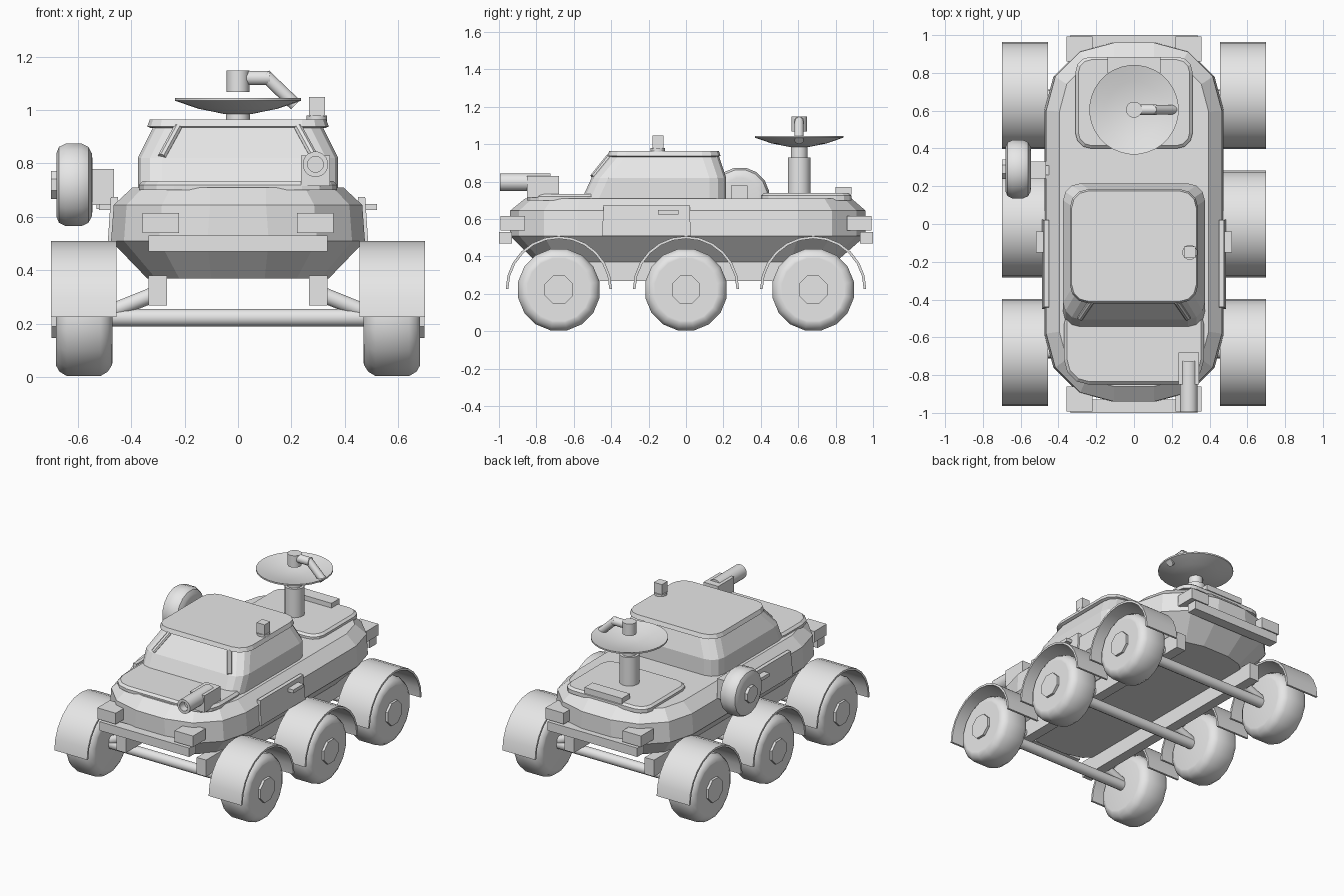
import bpy, bmesh, math
from mathutils import Vector

if "Cube" in bpy.data.objects:
    bpy.data.objects.remove(bpy.data.objects["Cube"])

grey = bpy.data.materials.new("body grey")
grey.diffuse_color = (0.8, 0.8, 0.8, 1)
grey.use_nodes = True
grey.node_tree.nodes["Principled BSDF"].inputs["Base Color"].default_value = grey.diffuse_color


def finish(name, bm, smooth=0):
    bmesh.ops.recalc_face_normals(bm, faces=bm.faces)
    me = bpy.data.meshes.new(name)
    bm.to_mesh(me)
    bm.free()
    ob = bpy.data.objects.new(name, me)
    bpy.context.collection.objects.link(ob)
    me.materials.append(grey)
    if smooth:
        bpy.ops.object.select_all(action='DESELECT')
        ob.select_set(True)
        bpy.context.view_layer.objects.active = ob
        bpy.ops.object.shade_smooth_by_angle(angle=math.radians(smooth))
    return ob


def loft(name, rings, caps=True, smooth=0):
    """Skin closed rings of equal length."""
    bm = bmesh.new()
    vs = [[bm.verts.new(p) for p in r] for r in rings]
    n = len(vs[0])
    for a, b in zip(vs, vs[1:]):
        for i in range(n):
            bm.faces.new((a[i], a[(i + 1) % n], b[(i + 1) % n], b[i]))
    if caps:
        bm.faces.new(vs[0])
        bm.faces.new(vs[-1])
    return finish(name, bm, smooth)


def box(name, x0, x1, y0, y1, z0, z1):
    return loft(name, [[(x0, y0, z), (x1, y0, z), (x1, y1, z), (x0, y1, z)] for z in (z0, z1)])


def lathe(name, profile, loc, axis=(0, 0, 1), n=16, smooth=35):
    """Spin (radius, height) pairs round an axis through loc."""
    q = Vector((0, 0, 1)).rotation_difference(Vector(axis))
    rings = []
    for r, h in profile:
        ang = [math.tau * (i + 0.5) / n for i in range(n)]
        rings.append([Vector(loc) + q @ Vector((r * math.cos(a), r * math.sin(a), h)) for a in ang])
    return loft(name, rings, True, smooth)


def rod(name, a, b, r, n=12):
    d = Vector(b) - Vector(a)
    return lathe(name, [(r, 0), (r, d.length)], a, d.normalized(), n)


def rounded(hw, y0, y1, r, z, seg=3):
    """Rounded rectangle ring."""
    pts = []
    for k, (cx, cy) in enumerate([(hw - r, y1 - r), (r - hw, y1 - r), (r - hw, y0 + r), (hw - r, y0 + r)]):
        for i in range(seg + 1):
            a = math.pi / 2 * (k + i / seg)
            pts.append((cx + r * math.cos(a), cy + r * math.sin(a), z))
    return pts


# hull
loft("hull", [rounded(0.34, -0.80, 0.80, 0.24, 0.37),
              rounded(0.475, -0.94, 0.96, 0.36, 0.51),
              rounded(0.465, -0.94, 0.96, 0.36, 0.645),
              rounded(0.395, -0.86, 0.885, 0.29, 0.71)])
# raised deck panels
loft("hood", [rounded(0.37, -0.85, -0.40, 0.13, 0.70),
              rounded(0.37, -0.85, -0.40, 0.13, 0.72),
              rounded(0.355, -0.835, -0.40, 0.12, 0.735)])
loft("rear_hatch", [rounded(0.31, 0.40, 0.885, 0.08, 0.70),
                    rounded(0.31, 0.40, 0.885, 0.08, 0.725),
                    rounded(0.295, 0.415, 0.87, 0.07, 0.738)])
box("hatch_hinge", -0.14, 0.14, 0.80, 0.885, 0.73, 0.77)

# cabin and roof
loft("cabin", [rounded(0.375, -0.56, 0.215, 0.09, 0.70),
               rounded(0.375, -0.505, 0.215, 0.09, 0.82),
               rounded(0.315, -0.405, 0.175, 0.09, 0.94)])
loft("roof", [rounded(0.325, -0.405, 0.17, 0.09, 0.932),
              rounded(0.34, -0.42, 0.185, 0.10, 0.938),
              rounded(0.33, -0.41, 0.175, 0.09, 0.965)])
for s in (-1, 1):
    rod("windshield_pillar", (s * 0.285, -0.498, 0.825), (s * 0.225, -0.41, 0.935), 0.016, 8)

# roof sensor
lathe("sensor_base", [(0.04, 0), (0.04, 0.022)], (0.295, -0.15, 0.958), n=12)
box("sensor", 0.265, 0.325, -0.18, -0.12, 0.975, 1.048)

# front tool
box("tool_mount", 0.235, 0.345, -0.85, -0.68, 0.715, 0.83)
lathe("tool_barrel", [(0.048, 0), (0.048, 0.27), (0.03, 0.27), (0.03, 0.22)],
      (0.29, -0.725, 0.797), (0, -1, 0))

# dish antenna
lathe("mast", [(0.062, 0), (0.062, 0.20), (0.045, 0.20), (0.045, 0.27)], (0, 0.605, 0.73))
lathe("dish", [(0.05, 0.985), (0.15, 1.005), (0.237, 1.035), (0.237, 1.045),
               (0.15, 1.022), (0.05, 1.005)], (0, 0.605, 0), n=32)
lathe("feed_horn", [(0.043, 0), (0.043, 0.08)], (0, 0.605, 1.068))
rod("feed_arm", (0.02, 0.605, 1.12), (0.12, 0.605, 1.12), 0.028)
rod("feed_strut", (0.10, 0.605, 1.13), (0.215, 0.605, 1.02), 0.025)

# bumpers and lamps at both ends
for e, end in ((-1, "front"), (1, "rear")):
    y0, y1 = sorted((e * 0.93, e * 1.0))
    box(end + "_bumper", -0.335, 0.335, y0, y1, 0.47, 0.53)
    y0, y1 = sorted((e * 0.86, e * 0.993))
    for s in (-1, 1):
        x0, x1 = sorted((s * 0.22, s * 0.358))
        box(end + "_lamp", x0, x1, y0, y1, 0.54, 0.615)

for s in (-1, 1):
    # doors, handles, chassis rails
    loft("door", [[(s * x, y0, z0), (s * x, y1, z0), (s * xt, y1 - 0.005, z1), (s * xt, y0 + 0.01, z1)]
                  for x, xt, y0, y1, z0, z1 in ((0.45, 0.45, -0.45, 0.025, 0.51, 0.675),
                                                (0.487, 0.476, -0.45, 0.025, 0.51, 0.675))])
    x0, x1 = sorted((s * 0.47, s * 0.52))
    box("door_handle", x0, x1, -0.15, -0.04, 0.625, 0.648)
    x0, x1 = sorted((s * 0.265, s * 0.335))
    box("chassis_rail", x0, x1, -0.82, 0.82, 0.268, 0.38)

    for yc in (-0.68, 0, 0.68):
        # wheel with hub
        lathe("wheel", [(0.17, 0.47), (0.18, 0.472), (0.205, 0.487), (0.222, 0.515),
                        (0.222, 0.64), (0.205, 0.668), (0.18, 0.682), (0.17, 0.682)],
              (0, yc, 0.222), (s, 0, 0))
        lathe("wheel_hub", [(0.082, 0.66), (0.082, 0.698)], (0, yc, 0.222), (s, 0, 0), 8, 0)
        # suspension strut
        rod("strut", (s * 0.29, yc, 0.32), (s * 0.50, yc, 0.235), 0.03)
        # fender arch
        rings = []
        for i in range(13):
            a = math.pi * i / 12
            c, h = math.cos(a), math.sin(a)
            rings.append([(s * x, yc + r * c, 0.225 + r * h) for x, r in
                          ((0.455, 0.270), (0.70, 0.270), (0.70, 0.284), (0.455, 0.284))])
        loft("fender", rings, True, 35)

# axles
for yc in (-0.68, 0, 0.68):
    rod("axle", (-0.5, yc, 0.223), (0.5, yc, 0.223), 0.034)

# spare wheel on the left side
lathe("spare_wheel", [(0.10, 0.545), (0.12, 0.547), (0.145, 0.56), (0.157, 0.585),
                      (0.157, 0.645), (0.145, 0.67), (0.12, 0.68), (0.10, 0.68)],
      (0, 0.29, 0.72), (-1, 0, 0))
lathe("spare_hub", [(0.057, 0.66), (0.057, 0.70)], (0, 0.29, 0.72), (-1, 0, 0), 8, 0)
box("spare_bracket", -0.56, -0.465, 0.24, 0.33, 0.645, 0.78)
box("spare_arm", -0.53, -0.40, 0.26, 0.31, 0.63, 0.66)
